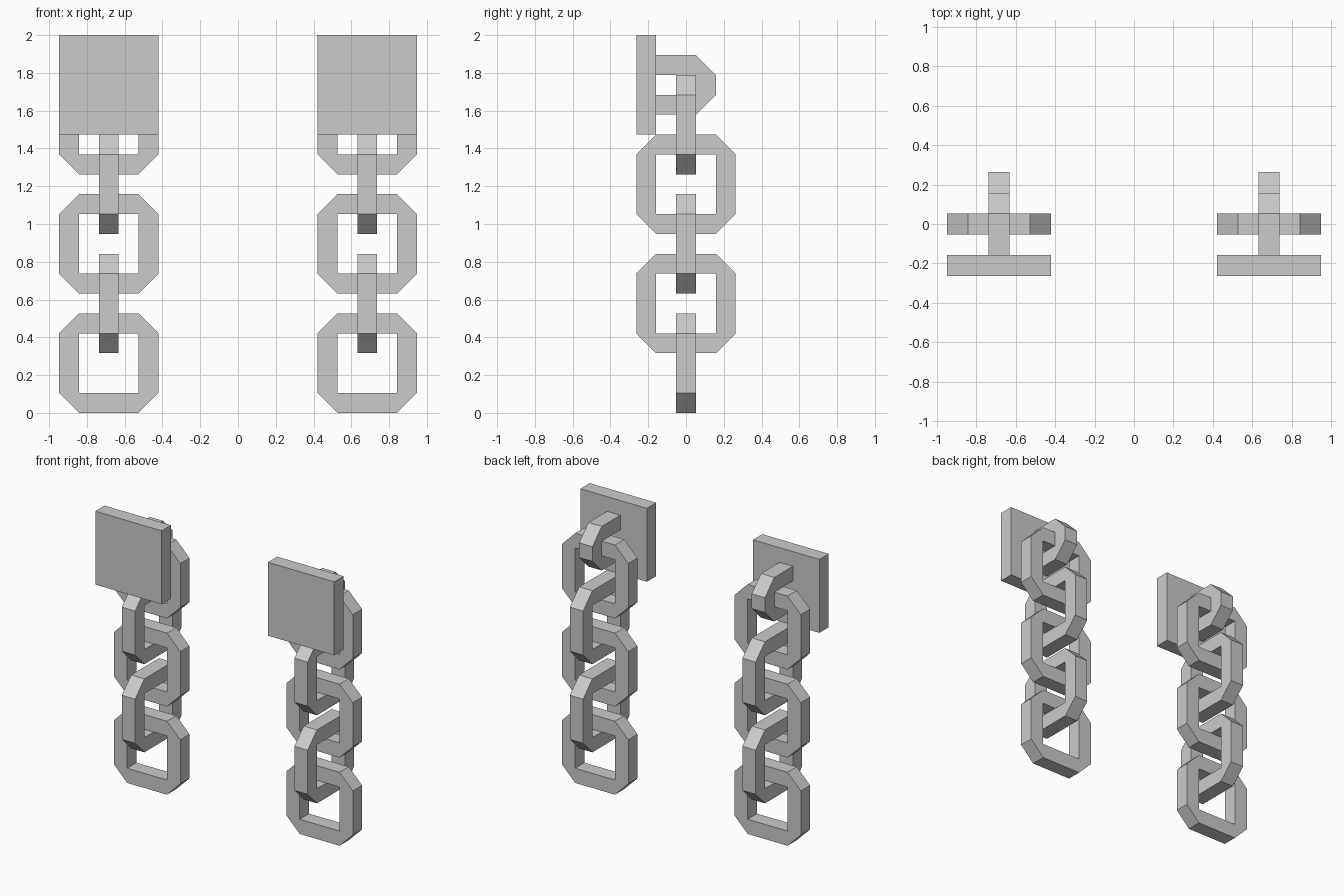
import bpy, bmesh
from math import pi
from mathutils import Vector

if "Cube" in bpy.data.objects:
    bpy.data.objects.remove(bpy.data.objects["Cube"])

U = 2 / 19            # bar thickness; everything sits on this module
CX = 6.5 * U          # distance of each chain from the centre


def mesh_from_faces(name, pts, faces, width):
    """Flat faces in the XZ plane, extruded along Y and centred on Y = 0."""
    bm = bmesh.new()
    vs = [bm.verts.new((x * U, -width * U / 2, z * U)) for x, z in pts]
    fs = [bm.faces.new([vs[i] for i in f]) for f in faces]
    ext = bmesh.ops.extrude_face_region(bm, geom=fs, use_keep_orig=True)
    moved = [g for g in ext["geom"] if isinstance(g, bmesh.types.BMVert)]
    bmesh.ops.translate(bm, verts=moved, vec=Vector((0, width * U, 0)))
    bmesh.ops.recalc_face_normals(bm, faces=bm.faces)
    me = bpy.data.meshes.new(name)
    bm.to_mesh(me)
    bm.free()
    return me


def add(name, me, loc, rot=0):
    ob = bpy.data.objects.new(name, me)
    ob.location = loc
    ob.rotation_euler.z = rot
    bpy.context.collection.objects.link(ob)
    return ob


# Link: chamfered outer outline around a square hole
outer = [(1.5, -2.5), (2.5, -1.5), (2.5, 1.5), (1.5, 2.5),
         (-1.5, 2.5), (-2.5, 1.5), (-2.5, -1.5), (-1.5, -2.5)]
inner = [(1.5, -1.5), (1.5, 1.5), (-1.5, 1.5), (-1.5, -1.5)]
faces = []
for i in range(4):
    j = (i + 1) % 4
    faces.append((2 * i, 2 * i + 1, 8 + i))                      # corner
    faces.append((2 * i + 1, (2 * i + 2) % 8, 8 + j, 8 + i))     # side bar
link_mesh = mesh_from_faces("link", outer + inner, faces, 1)

# Staple: C-shaped loop that holds the top link to the plate
staple = [(-1.5, 15), (0.5, 15), (1.5, 16), (1.5, 17), (0.5, 18), (-1.5, 18),
          (-1.5, 17), (0.5, 17), (0.5, 16), (-1.5, 16)]
staple_faces = [(0, 1, 8, 9), (1, 2, 8), (2, 3, 7, 8), (3, 4, 7), (4, 5, 6, 7)]
staple_mesh = mesh_from_faces("staple", staple, staple_faces, 1)

# Wall plate
plate_mesh = mesh_from_faces("plate", [(-2.5, 14), (2.5, 14), (2.5, 19), (-2.5, 19)],
                             [(0, 1, 2, 3)], 1)

for side, x in (("left", -CX), ("right", CX)):
    add(f"wall_plate_{side}", plate_mesh, (x, -2 * U, 0))
    add(f"staple_{side}", staple_mesh, (x, 0, 0), pi / 2)
    # Five interlocking links, every other one turned a quarter
    for i in range(5):
        add(f"chain_link_{side}_{i + 1}", link_mesh, (x, 0, (2.5 + 3 * i) * U),
            pi / 2 if i % 2 else 0)
